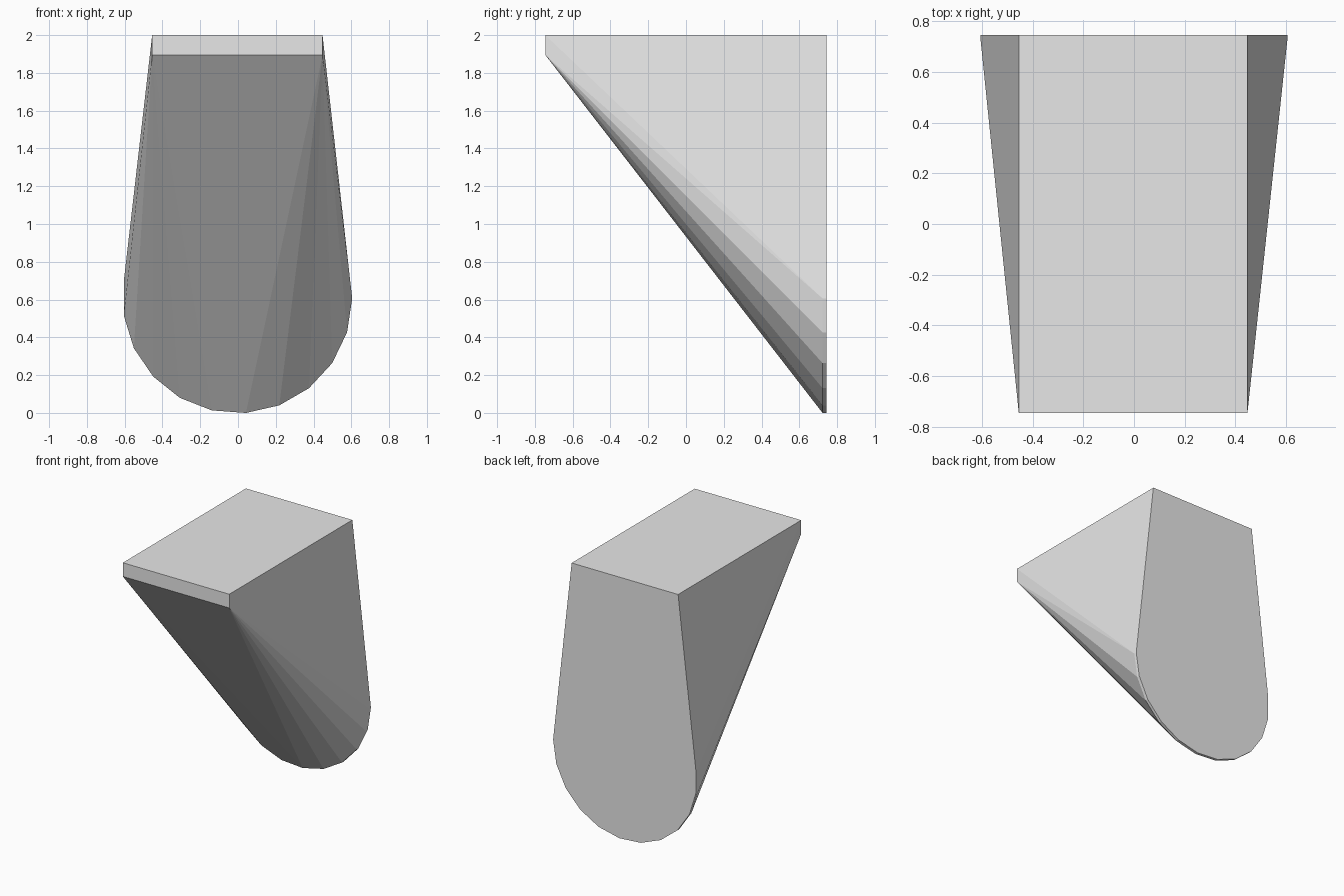
import bpy, bmesh, math

cube = bpy.data.objects.get("Cube")
if cube:
    bpy.data.objects.remove(cube, do_unlink=True)

grey = bpy.data.materials.new("light grey")
grey.use_nodes = True
colour = (0.8, 0.8, 0.8, 1)
grey.diffuse_color = colour
grey.node_tree.nodes["Principled BSDF"].inputs["Base Color"].default_value = colour

DEPTH = 0.745       # half depth
HALF_WIDTH = 0.451  # half width of the flat top
RADIUS = 0.608      # rounded lower end
SIDES = 21
SHIFT = -0.0035     # centres the odd-sided disc
RIM = 0.022         # thickness of the back plate

bm = bmesh.new()

# Flat top slab
for side in (-1, 1):
    for y in (-DEPTH, DEPTH):
        for z in (1.895, 2):
            bm.verts.new((SHIFT + side * HALF_WIDTH, y, z))

# Thin upright disc at the back
for y in (DEPTH - RIM, DEPTH):
    for i in range(SIDES):
        a = 2 * math.pi * i / SIDES
        bm.verts.new((SHIFT + RADIUS * math.cos(a), y,
                      RADIUS - 0.002 + RADIUS * math.sin(a)))

# Tapered skin around both, with flat regions merged
hull = bmesh.ops.convex_hull(bm, input=bm.verts)
loose = {g for g in hull["geom_interior"] + hull["geom_unused"]
         if isinstance(g, bmesh.types.BMVert)}
bmesh.ops.delete(bm, geom=list(loose), context='VERTS')
bmesh.ops.dissolve_limit(bm, angle_limit=math.radians(0.5),
                         verts=bm.verts, edges=bm.edges)
bmesh.ops.recalc_face_normals(bm, faces=bm.faces)

mesh = bpy.data.meshes.new("tapered_bracket")
bm.to_mesh(mesh)
bm.free()
mesh.materials.append(grey)
bracket = bpy.data.objects.new("tapered_bracket", mesh)
bpy.context.collection.objects.link(bracket)
